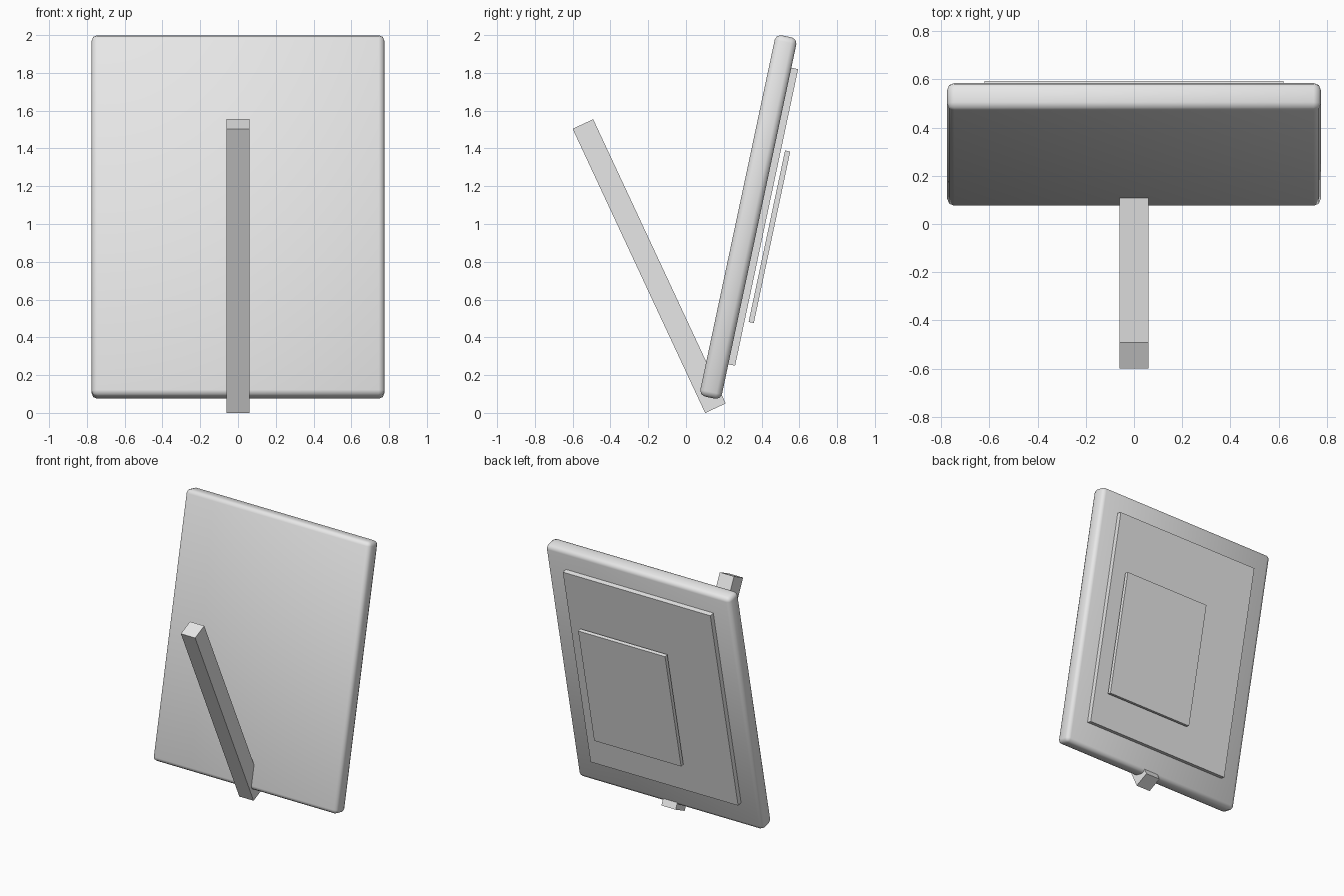
import bpy
from math import radians
from mathutils import Matrix, Vector

cube = bpy.data.objects.get("Cube")
if cube:
    bpy.data.objects.remove(cube, do_unlink=True)

# One pale grey for the whole model
grey = bpy.data.materials.new("pale_grey")
grey.use_nodes = True
grey.diffuse_color = (0.8, 0.8, 0.8, 1)
grey.node_tree.nodes["Principled BSDF"].inputs["Base Color"].default_value = (0.8, 0.8, 0.8, 1)


def box(name, size, centre, tilt, offset=(0, 0, 0)):
    """Box tilted about x; offset is measured along the tilted axes."""
    rot = Matrix.Rotation(radians(tilt), 3, 'X')
    bpy.ops.mesh.primitive_cube_add(size=1)
    ob = bpy.context.object
    ob.name = name
    ob.data.transform(Matrix.Diagonal((*size, 1)))
    ob.data.materials.append(grey)
    ob.location = Vector(centre) + rot @ Vector(offset)
    ob.rotation_euler.x = radians(tilt)
    return ob


LEAN = -12
CENTRE = (0, 0.33, 1.037)

# Main slab with soft rounded edges
slab = box("main_panel", (1.55, 0.117, 1.955), CENTRE, LEAN)
bevel = slab.modifiers.new("soft_edges", 'BEVEL')
bevel.width = 0.03
bevel.segments = 2
bpy.ops.object.shade_smooth()

# Plates layered on the back
box("back_plate", (1.24, 0.039, 1.605), CENTRE, LEAN, (0, 0.0755, 0.018))
box("small_back_plate", (0.73, 0.028, 0.928), CENTRE, LEAN, (0.155, 0.131, -0.079))

# Square bar leaning forward from the foot
box("support_bar", (0.12, 0.12, 1.66), (0, -0.195, 0.777), 25)
